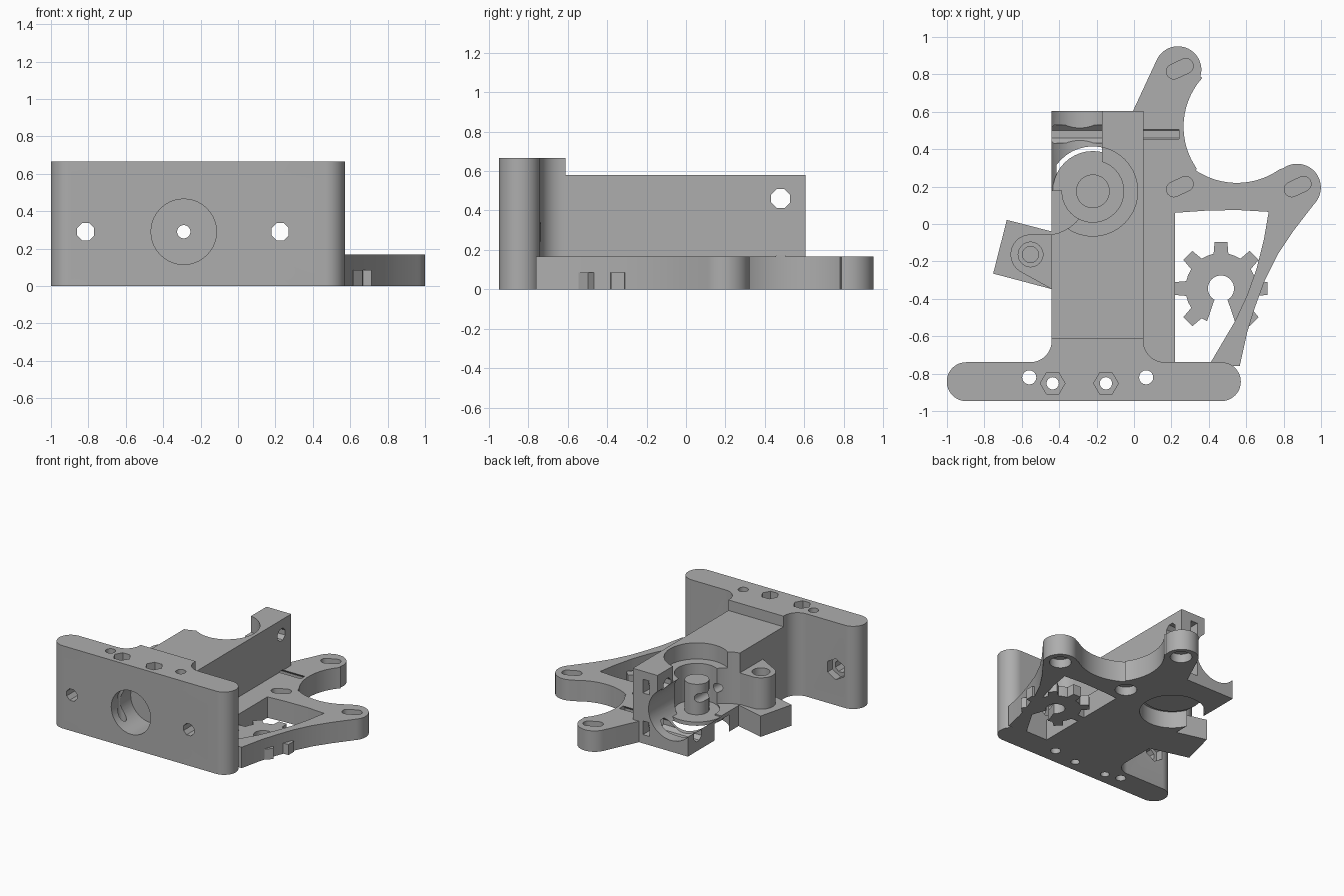
import bpy, bmesh
from math import sin, cos, pi, radians
from mathutils import Matrix, Vector

old = bpy.data.objects.get("Cube")
if old:
    bpy.data.objects.remove(old, do_unlink=True)

grey = bpy.data.materials.new("plain grey")
grey.use_nodes = True
GREY = (0.42, 0.42, 0.42, 1)
grey.diffuse_color = GREY
grey.node_tree.nodes["Principled BSDF"].inputs["Base Color"].default_value = GREY

TURN = {"X": Matrix.Rotation(pi / 2, 4, "Y"),
        "Y": Matrix.Rotation(-pi / 2, 4, "X"),
        "Z": Matrix.Identity(4)}


def arc(cx, cy, r, a0, a1, n=24):
    steps = [radians(a0 + (a1 - a0) * i / n) for i in range(n + 1)]
    return [(cx + r * cos(a), cy + r * sin(a)) for a in steps]


def prism(name, outline, z0, z1, matrix=None):
    bm = bmesh.new()
    face = bm.faces.new([bm.verts.new((x, y, z0)) for x, y in outline])
    up = bmesh.ops.extrude_face_region(bm, geom=[face])["geom"]
    verts = [v for v in up if isinstance(v, bmesh.types.BMVert)]
    bmesh.ops.translate(bm, vec=(0, 0, z1 - z0), verts=verts)
    bmesh.ops.recalc_face_normals(bm, faces=bm.faces)
    if matrix:
        bm.transform(matrix)
    mesh = bpy.data.meshes.new(name)
    bm.to_mesh(mesh)
    bm.free()
    mesh.materials.append(grey)
    obj = bpy.data.objects.new(name, mesh)
    bpy.context.collection.objects.link(obj)
    return obj


def box(x0, x1, y0, y1, z0, z1):
    return prism("box", [(x0, y0), (x1, y0), (x1, y1), (x0, y1)], z0, z1)


def rod(at, r, length, axis="Z", sides=40, phase=0):
    """Cylinder or regular prism starting at a point and running along an axis."""
    ring = arc(0, 0, r, phase, phase + 360, sides)[:-1]
    return prism("rod", ring, 0, length, Matrix.Translation(Vector(at)) @ TURN[axis])


def combine(obj, tool, operation="DIFFERENCE"):
    mod = obj.modifiers.new("combine", "BOOLEAN")
    mod.operation, mod.object, mod.solver = operation, tool, "EXACT"
    bpy.context.view_layer.objects.active = obj
    bpy.ops.object.modifier_apply(modifier=mod.name)
    bpy.data.objects.remove(tool, do_unlink=True)


def cut(obj, *tools):
    for tool in tools:
        combine(obj, tool)


# Front wall with rounded ends and a filleted neck
wall = prism("front_wall",
             arc(-0.897, -0.843, 0.104, 90, 270) + arc(0.467, -0.843, 0.104, -90, 90)
             + arc(0.165, -0.624, 0.115, 270, 180, 12) + [(0.05, -0.61), (-0.44, -0.61)]
             + arc(-0.555, -0.624, 0.115, 0, -90, 12), 0, 0.665)
cut(wall, rod((-0.29, -1, 0.29), 0.175, 0.3, "Y"),
    rod((-0.29, -1, 0.29), 0.036, 0.6, "Y", 16))
for x in (-0.815, 0.225):
    cut(wall, rod((x, -1, 0.29), 0.05, 0.5, "Y", 8, 22.5),
        rod((x, -0.8, 0.29), 0.085, 0.1, "Y", 6, 30))
for x in (-0.435, -0.15):
    cut(wall, rod((x, -0.852, -0.1), 0.033, 1, sides=16),
        rod((x, -0.852, 0.59), 0.066, 0.2, sides=6))
for x in (-0.56, 0.065):
    cut(wall, rod((x, -0.82, -0.1), 0.038, 1, sides=16))

# Main block with bearing bores, trough and roller clearance
block = box(-0.44, 0.05, -0.61, 0.605, 0, 0.58)
block.name = "main_block"
CX, CY = -0.22, 0.175
cut(block,
    rod((CX, CY, -0.1), 0.24, 0.235),
    rod((CX, CY, 0.45), 0.24, 0.3),
    rod((CX, CY, 0.155), 0.165, 0.5),
    rod((-0.48, 0.18, 0.165), 0.24, 0.6),
    rod((-0.29, 0.18, 0.29), 0.2, 0.6, "Y"),
    box(-0.6, -0.17, 0.18, 0.7, 0.29, 0.7))

# Thin floor and pillar inside the bore
combine(block, rod((CX, CY, 0.125), 0.215, 0.03), "UNION")
combine(block, rod((CX, CY, 0.14), 0.09, 0.26), "UNION")
cut(block, rod((-0.29, -0.8, 0.29), 0.036, 1.1, "Y", 16))

# Cross bolt holes with nut pockets in the back
for z in (0.46, 0.125):
    cut(block, rod((-0.6, 0.48, z), 0.052, 0.9, "X", 8, 22.5),
        box(-0.1, -0.04, 0.42, 0.7, z - 0.055, z + 0.055))

# Motor plate with two rounded arms and a diagonal strut
strut_outer = [(0.85, -0.04), (0.77, -0.16), (0.70, -0.30), (0.645, -0.45),
               (0.605, -0.58), (0.565, -0.76)]
plate = prism("motor_plate",
              [(0.05, -0.75), (0.05, 0.605), (-0.005, 0.605)]
              + arc(0.235, 0.825, 0.125, 157, -17)
              + arc(0.655, 0.52, 0.39, 138, 215)
              + arc(0.55, 0.615, 0.395, 236, 305)
              + arc(0.872, 0.195, 0.127, 125, -45) + strut_outer, 0, 0.168)
cut(plate,
    prism("window", [(0.22, 0.06), (0.38, 0.071), (0.55, 0.075), (0.72, 0.065),
                     (0.695, -0.08), (0.655, -0.24), (0.605, -0.38), (0.54, -0.52),
                     (0.412, -0.737), (0.22, -0.737)], -0.1, 0.3),
    rod((-0.1, 0.48, 0.125), 0.052, 0.34, "X", 8, 22.5))

# Slanted mounting slots with round recesses beneath
for x, y in ((0.245, 0.83), (0.245, 0.2), (0.875, 0.2)):
    slot = arc(-0.035, 0, 0.04, 90, 270, 12) + arc(0.035, 0, 0.04, -90, 90, 12)
    tilt = Matrix.Translation((x, y, 0)) @ Matrix.Rotation(radians(25), 4, "Z")
    cut(plate, prism("slot", slot, 0.085, 0.3, tilt),
        rod((x, y, -0.1), 0.08, 0.17))

# Hinge lug: tilted foot and a rounded boss with a stepped screw hole
foot = prism("hinge_foot", [(-0.44, -0.04), (-0.68, 0.022), (-0.753, -0.265),
                            (-0.44, -0.348)], 0, 0.168)
boss = prism("hinge_boss", [(-0.44, -0.348)] + arc(-0.553, -0.163, 0.107, 240, 90)
             + [(-0.44, -0.056)], 0.168, 0.42)
cut(boss, rod((-0.553, -0.163, 0.36), 0.066, 0.2),
    rod((-0.553, -0.163, 0.2), 0.043, 0.3))

# Small open gear lying in the window
GX, GY = 0.465, -0.345
gear = rod((GX, GY, 0), 0.19, 0.085, sides=32)
gear.name = "open_gear"
for angle in (0, 45, 90, 135, 180, 225, 315):
    turn = Matrix.Translation((GX, GY, 0)) @ Matrix.Rotation(radians(angle), 4, "Z")
    tooth = prism("tooth", [(0.12, -0.045), (0.25, -0.034), (0.25, 0.034),
                            (0.12, 0.045)], 0, 0.085, turn)
    combine(gear, tooth, "UNION")
cut(gear, rod((GX, GY, -0.1), 0.07, 0.4, sides=24),
    prism("gap", [(GX - 0.035, GY), (GX - 0.035, GY - 0.06), (GX - 0.09, GY - 0.22),
                  (GX + 0.09, GY - 0.22), (GX + 0.035, GY - 0.06), (GX + 0.035, GY)],
          -0.1, 0.2))

# Smooth the round walls, keep the edges crisp
for obj in (wall, block, plate, foot, boss, gear):
    bpy.ops.object.select_all(action="DESELECT")
    obj.select_set(True)
    bpy.context.view_layer.objects.active = obj
    bpy.ops.object.shade_smooth_by_angle(angle=radians(30))
